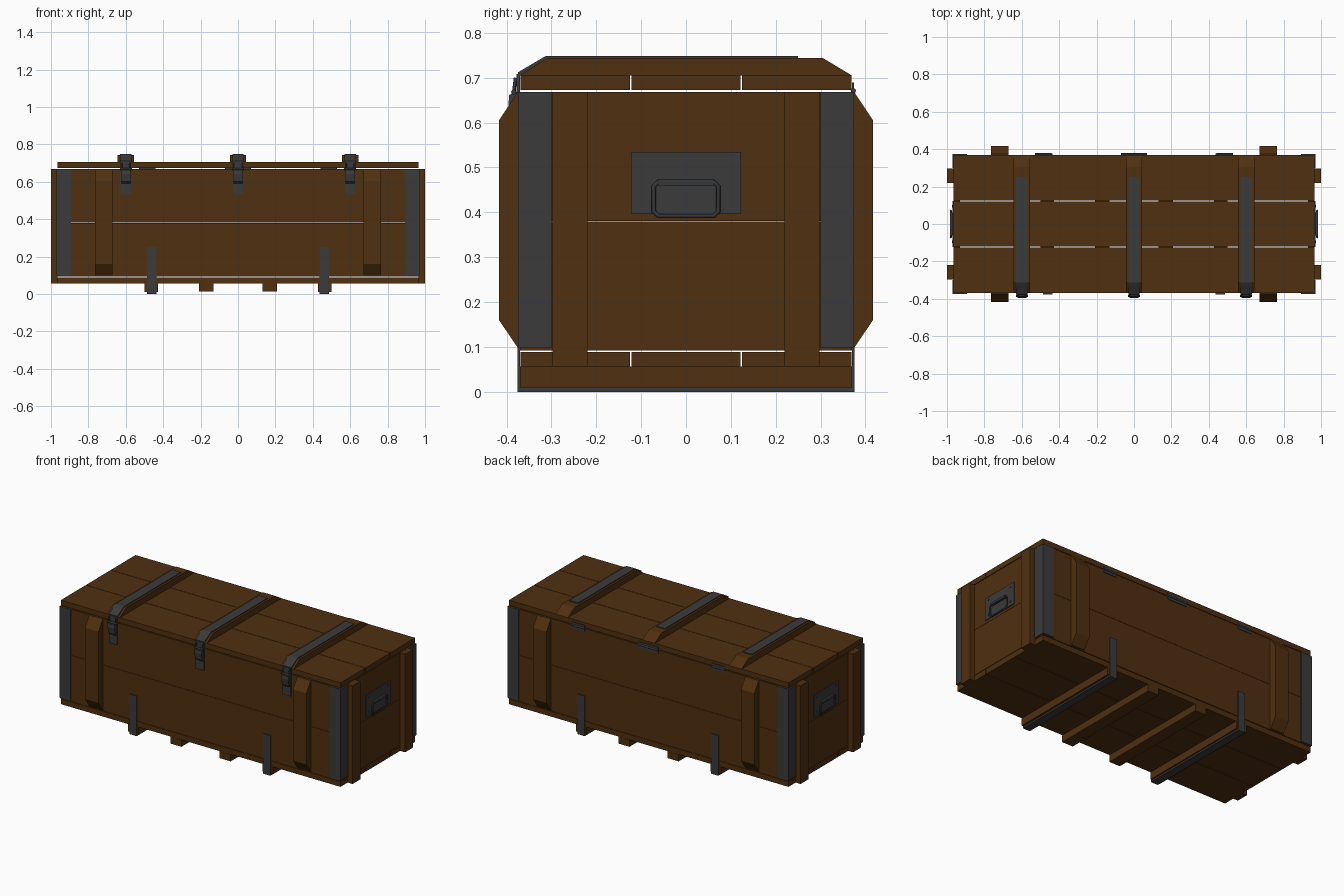
import bpy
from mathutils import Vector

cube = bpy.data.objects.get("Cube")
if cube:
    bpy.data.objects.remove(cube, do_unlink=True)


def material(name, color):
    mat = bpy.data.materials.new(name)
    mat.use_nodes = True
    mat.diffuse_color = color
    bsdf = mat.node_tree.nodes["Principled BSDF"]
    bsdf.inputs["Base Color"].default_value = color
    bsdf.inputs["Roughness"].default_value = 0.7
    return mat


WOOD = material("brown wood", (0.08, 0.029, 0.005, 1))
IRON = material("dark iron", (0.043, 0.043, 0.043, 1))
STEEL = material("handle steel", (0.036, 0.038, 0.041, 1))


def mesh_object(name, verts, faces, mat):
    mesh = bpy.data.meshes.new(name)
    mesh.from_pydata(verts, [], faces)
    mesh.materials.append(mat)
    obj = bpy.data.objects.new(name, mesh)
    bpy.context.collection.objects.link(obj)
    return obj


def prism(name, profile, x0, x1, mat):
    """Extrude a (y, z) outline along x, whichever way it is wound."""
    area = sum(a[0] * b[1] - b[0] * a[1]
               for a, b in zip(profile, profile[1:] + profile[:1]))
    if area < 0:
        profile = profile[::-1]
    n = len(profile)
    verts = [(x, y, z) for x in (x0, x1) for y, z in profile]
    faces = [tuple(reversed(range(n))), tuple(range(n, 2 * n))]
    faces += [(i, (i + 1) % n, (i + 1) % n + n, i + n) for i in range(n)]
    return mesh_object(name, verts, faces, mat)


def box(name, xs, ys, zs, mat):
    x0, x1 = sorted(xs)
    y0, y1 = sorted(ys)
    z0, z1 = sorted(zs)
    return prism(name, [(y0, z0), (y1, z0), (y1, z1), (y0, z1)], x0, x1, mat)


def rod(name, points, radius, mat, cyclic=False):
    curve = bpy.data.curves.new(name, "CURVE")
    curve.dimensions = "3D"
    curve.bevel_depth = radius
    curve.bevel_resolution = 2
    curve.use_fill_caps = True
    spline = curve.splines.new("POLY")
    spline.points.add(len(points) - 1)
    for p, co in zip(spline.points, points):
        p.co = (*co, 1)
    spline.use_cyclic_u = cyclic
    curve.materials.append(mat)
    obj = bpy.data.objects.new(name, curve)
    bpy.context.collection.objects.link(obj)
    return obj


L, W = 0.966, 0.37     # half length and half width of the chest
GAP = 0.0015           # half gap between planks

# Floor and lid planks
for part, z0, z1 in (("floor", 0.056, 0.089), ("lid", 0.673, 0.705)):
    for y0, y1 in ((-W, -0.123), (-0.123, 0.123), (0.123, W)):
        box(part + "_plank", (-L, L), (y0 + GAP, y1 - GAP), (z0, z1), WOOD)

# Wall planks, two high on every side
for z0, z1 in ((0.092, 0.381), (0.381, 0.67)):
    zs = (z0, z1 - GAP)
    for s in (-1, 1):
        box("long_wall_plank", (-L, L), (s * (W - 0.035), s * W), zs, WOOD)
        box("end_wall_plank", (s * (L - 0.035), s * L),
            (-W + 0.035, W - 0.035), zs, WOOD)

for sx in (-1, 1):
    for sy in (-1, 1):
        # Upright battens on the end walls
        box("end_batten", (sx * L, sx), (sy * 0.22, sy * 0.298),
            (0.056, 0.668), WOOD)
        # Chamfered upright battens on the long walls
        outline = [(sy * W, 0.098), (sy * 0.375, 0.098), (sy * 0.417, 0.16),
                   (sy * 0.417, 0.605), (sy * 0.375, 0.668), (sy * W, 0.668)]
        prism("side_batten", outline, *sorted((sx * 0.672, sx * 0.765)), WOOD)
        # Corner angle iron, one leg on each wall
        box("corner_iron_side", (sx * 0.893, sx * (L + 0.005)),
            (sy * W, sy * 0.375), (0.098, 0.668), IRON)
        box("corner_iron_end", (sx * L, sx * (L + 0.005)),
            (sy * 0.3, sy * W), (0.098, 0.668), IRON)

# Floor runners, the outer pair wrapped in iron straps
for s in (-1, 1):
    box("inner_runner", (s * 0.132, s * 0.208), (-W, W), (0.013, 0.056), WOOD)
    box("outer_runner", (s * 0.428, s * 0.5), (-W, W), (0.01, 0.056), WOOD)
    xs = (s * 0.437, s * 0.487)
    box("runner_strap_bottom", xs, (-0.376, 0.376), (0, 0.01), IRON)
    for sy in (-1, 1):
        box("runner_strap_side", xs, (sy * W, sy * 0.376), (0.01, 0.25), IRON)

# Lid battens with straps and front clasps
for x in (-0.6, 0, 0.6):
    prism("lid_batten", [(-W, 0.705), (W, 0.705), (0.305, 0.744),
                         (-0.31, 0.744)], x - 0.043, x + 0.043, WOOD)
    prism("lid_strap", [(-0.375, 0.705), (-0.368, 0.705), (-0.31, 0.743),
                        (0.25, 0.743), (0.25, 0.749), (-0.312, 0.749),
                        (-0.375, 0.712)], x - 0.03, x + 0.03, IRON)
    box("clasp_upper_plate", (x - 0.028, x + 0.028), (-0.378, -W),
        (0.665, 0.708), IRON)
    box("clasp_lower_plate", (x - 0.028, x + 0.028), (-0.377, -W),
        (0.533, 0.668), IRON)
    prism("clasp_lever", [(-0.377, 0.59), (-0.388, 0.6), (-0.396, 0.64),
                          (-0.394, 0.662), (-0.377, 0.668)],
          x - 0.024, x + 0.024, IRON)
    rod("clasp_pin", [(x - 0.032, -0.384, 0.668), (x + 0.032, -0.384, 0.668)],
        0.006, STEEL)
    for s in (-1, 1):
        rod("clasp_link", [(x + s * 0.022, -0.384, 0.668),
                           (x + s * 0.022, -0.38, 0.7)], 0.004, STEEL)

# Hinges along the back edge
for x, half in ((-0.485, 0.045), (0, 0.07), (0.485, 0.045)):
    box("hinge_leaf", (x - half, x + half), (W, 0.374), (0.65, 0.69), IRON)
    rod("hinge_barrel", [(x - half, 0.373, 0.671), (x + half, 0.373, 0.671)],
        0.006, IRON)

# Carrying handles
for s in (-1, 1):
    x = s * (L + 0.005)
    box("handle_plate", (s * L, x), (-0.123, 0.123), (0.396, 0.535), IRON)
    loop = [(-0.062, 0.468), (-0.072, 0.458), (-0.072, 0.402), (-0.062, 0.392),
            (0.062, 0.392), (0.072, 0.402), (0.072, 0.458), (0.062, 0.468)]
    rod("handle_bail", [(x + s * 0.008, y, z) for y, z in loop], 0.005,
        STEEL, cyclic=True)
    box("handle_bracket", (x, x + s * 0.014), (-0.062, 0.062),
        (0.46, 0.474), STEEL)
    for y in (-0.095, 0.095):
        for z in (0.422, 0.515):
            rod("handle_rivet", [(x, y, z), (x + s * 0.003, y, z)],
                0.006, IRON)
